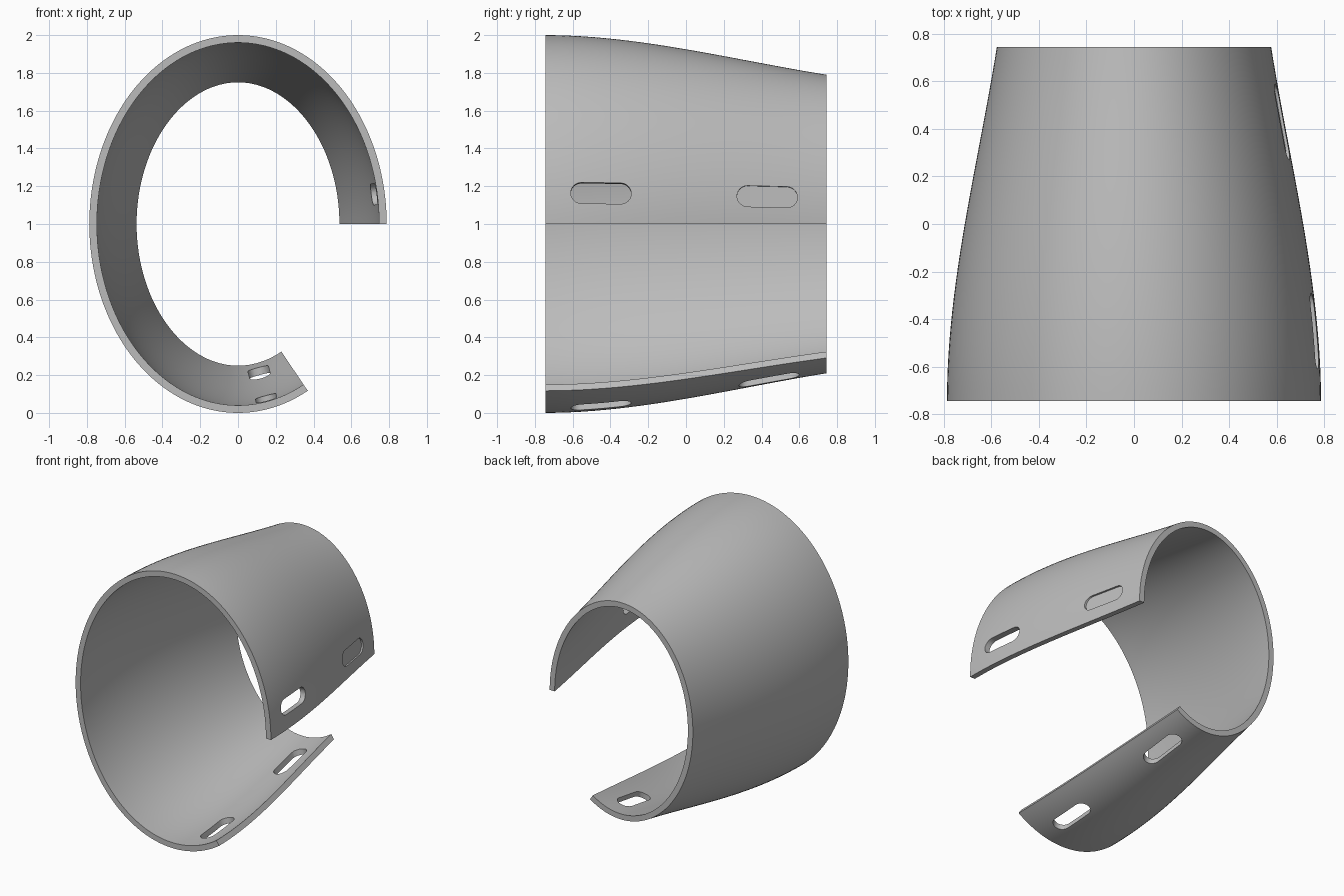
import bpy, bmesh, math
from mathutils import Vector

if "Cube" in bpy.data.objects:
    bpy.data.objects.remove(bpy.data.objects["Cube"], do_unlink=True)

A, B = 0.787, 1.0          # half width and half height of the front rim
HALF = 0.745               # half length along y
WALL = 0.04
END = math.radians(298)    # the shell sweeps from the +x side over the top

grey = bpy.data.materials.new("plain grey")
grey.use_nodes = True
colour = (0.5, 0.5, 0.5, 1)
grey.diffuse_color = colour
grey.node_tree.nodes["Principled BSDF"].inputs["Base Color"].default_value = colour


def taper(y):
    """Inward offset of the outer skin, growing towards the back."""
    t = (y + HALF) / (2 * HALF)
    return 0.39 * t**2 - 0.18 * t**3


def outward(a):
    return Vector((math.cos(a) / A, 0, math.sin(a) / B)).normalized()


def skin(a, y, depth):
    """Point below the outer skin, measured along the ellipse normal."""
    base = Vector((A * math.cos(a), y, 1 + B * math.sin(a)))
    return base - outward(a) * (taper(y) + depth)


def finish(name, bm):
    bmesh.ops.recalc_face_normals(bm, faces=bm.faces)
    mesh = bpy.data.meshes.new(name)
    bm.to_mesh(mesh)
    bm.free()
    mesh.materials.append(grey)
    obj = bpy.data.objects.new(name, mesh)
    bpy.context.collection.objects.link(obj)
    return obj


def make_shell(around=144, along=24):
    bm = bmesh.new()
    grids = []
    for depth in (0, WALL):
        grids.append([[bm.verts.new(skin(END * i / around, HALF * (2 * j / along - 1), depth))
                       for j in range(along + 1)] for i in range(around + 1)])
    out, inn = grids
    for g in grids:
        for i in range(around):
            for j in range(along):
                bm.faces.new((g[i][j], g[i + 1][j], g[i + 1][j + 1], g[i][j + 1]))
    # front and back rims
    for j in (0, along):
        for i in range(around):
            bm.faces.new((out[i][j], out[i + 1][j], inn[i + 1][j], inn[i][j]))
    # two straight cut edges
    for i in (0, around):
        for j in range(along):
            bm.faces.new((out[i][j], out[i][j + 1], inn[i][j + 1], inn[i][j]))
    return finish("tapered_shell", bm)


def make_slot(name, angle, y_mid, bottom, length=0.32, radius=0.056, steps=12):
    """Round-ended cutter that follows the slope of the skin."""
    n = outward(angle)
    side = Vector((-n.z, 0, n.x))
    outline = []
    for sign in (1, -1):
        for k in range(steps + 1):
            a = math.pi * (k / steps - 0.5)
            outline.append((sign * (length / 2 - radius + radius * math.cos(a)),
                            sign * radius * math.sin(a)))
    bm = bmesh.new()
    rings = [[bm.verts.new(skin(angle, y_mid + u, d) + side * v) for u, v in outline]
             for d in (-0.05, bottom)]
    top, low = rings
    for i in range(len(outline)):
        k = (i + 1) % len(outline)
        bm.faces.new((top[i], top[k], low[k], low[i]))
    for ring in rings:
        bmesh.ops.triangulate(bm, faces=[bm.faces.new(ring)])
    cutter = finish(name, bm)
    cutter.hide_render = True
    return cutter


shell = make_shell()

# Strap slots near both cut edges; the upper back one is a shallow recess
UPPER, LOWER = math.radians(9.5), math.radians(-78)
cutters = [
    make_slot("upper_front_slot", UPPER, -0.45, WALL + 0.05),
    make_slot("upper_back_recess", UPPER, 0.43, 0.014),
    make_slot("lower_front_slot", LOWER, -0.45, WALL + 0.05),
    make_slot("lower_back_slot", LOWER, 0.44, WALL + 0.05),
]
bpy.ops.object.select_all(action='DESELECT')
shell.select_set(True)
bpy.context.view_layer.objects.active = shell
for cutter in cutters:
    mod = shell.modifiers.new(cutter.name, 'BOOLEAN')
    mod.operation = 'DIFFERENCE'
    mod.solver = 'EXACT'
    mod.object = cutter
    bpy.ops.object.modifier_apply(modifier=mod.name)
for cutter in cutters:
    bpy.data.objects.remove(cutter, do_unlink=True)

bpy.ops.object.shade_smooth_by_angle(angle=math.radians(30))
